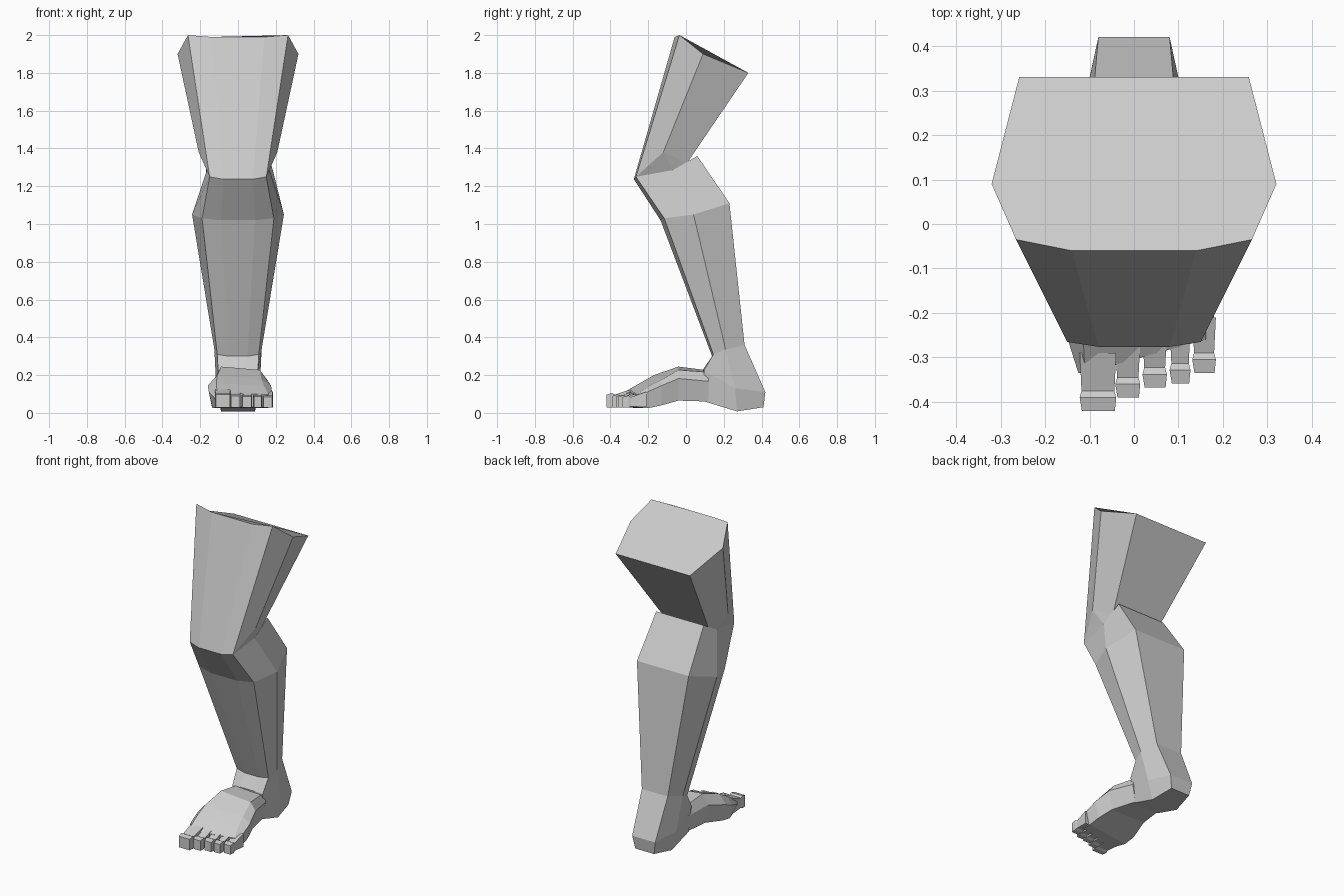
import bpy, bmesh
from mathutils import Vector

if "Cube" in bpy.data.objects:
    bpy.data.objects.remove(bpy.data.objects["Cube"])


def loft(name, rings):
    """Skin a list of equal-length closed rings and cap both ends."""
    bm = bmesh.new()
    loops = [[bm.verts.new(Vector(p)) for p in ring] for ring in rings]
    n = len(rings[0])
    for a, b in zip(loops, loops[1:]):
        for i in range(n):
            j = (i + 1) % n
            bm.faces.new((a[i], a[j], b[j], b[i]))
    bm.faces.new(loops[0][::-1])
    bm.faces.new(loops[-1])
    bmesh.ops.remove_doubles(bm, verts=bm.verts, dist=0.001)
    bmesh.ops.recalc_face_normals(bm, faces=bm.faces)
    me = bpy.data.meshes.new(name)
    bm.to_mesh(me)
    bm.free()
    ob = bpy.data.objects.new(name, me)
    bpy.context.collection.objects.link(ob)
    return ob


def mirrored(half):
    """Half ring (back, side, front corner, shin) mirrored across x."""
    return list(half) + [(-x, y, z) for x, y, z in reversed(half)]


# Leg from cut thigh to heel; repeated points form the knee crease
knee_side = (.165, -.07, 1.285)
knee_front = ((.15, -.265, 1.25), (.08, -.276, 1.237))
crease = (.16, .005, 1.322)
leg = [
    ((.258, .33, 1.80), (.32, .09, 1.90), (.265, -.035, 2.0), (.14, -.06, 1.99)),
    (crease, (.208, -.12, 1.38), *knee_front),
    (crease, knee_side, *knee_front),
    ((.165, .06, 1.36), knee_side, *knee_front),
    ((.18, .23, 1.11), (.243, .04, 1.05), (.19, -.115, 1.03), (.09, -.135, 1.02)),
    ((.09, .31, .36), (.125, .21, .335), (.11, .145, .31), (.05, .138, .30)),
    ((.08, .42, .11), (.115, .26, .13), (.105, .095, .225), (.05, .09, .23)),
    ((.065, .41, .03), (.09, .27, .008), (.09, .10, .06), (.05, .10, .06)),
]
loft("leg", [mirrored(r) for r in leg])

# Foot: y at big-toe side, y at small-toe side, x range, z range, top inset
foot = [
    (.12, .12, -.10, .11, .06, .225, .02),
    (-.04, -.04, -.125, .15, .065, .245, .035),
    (-.17, -.13, -.16, .175, .04, .20, .05),
    (-.24, -.20, -.155, .18, .025, .16, .04),
    (-.335, -.26, -.125, .175, .03, .105, .015),
]


def foot_ring(yl, yr, xl, xr, zb, zt, inset):
    zm = zb + .65 * (zt - zb)
    zr = zt - inset * .5
    return [(xl + .02, yl, zb), (xl, yl, zm), (xl + inset, yl, zt),
            (xr - inset, yr, zr), (xr, yr, zm), (xr - .02, yr, zb)]


loft("foot", [foot_ring(*r) for r in foot])


# Toes: x range, root y, tip y, height
def box_ring(x0, x1, y, z0, z1):
    return [(x0, y, z0), (x0, y, z1), (x1, y, z1), (x1, y, z0)]


toes = [(-.122, -.04, -.29, -.42, .105), (-.042, .014, -.27, -.39, .098),
        (.019, .074, -.25, -.368, .096), (.08, .127, -.23, -.358, .094),
        (.131, .184, -.21, -.335, .092)]
for i, (x0, x1, root, tip, h) in enumerate(toes):
    mid = tip + .045
    loft(f"toe_{i + 1}", [
        box_ring(x0, x1, root, .03, h + .02),
        box_ring(x0 + .004, x1 - .004, mid, .035, h - .008),
        box_ring(x0, x1, mid - .015, .028, h),
        box_ring(x0 + .005, x1 - .003, tip, .028, h - .008)])
